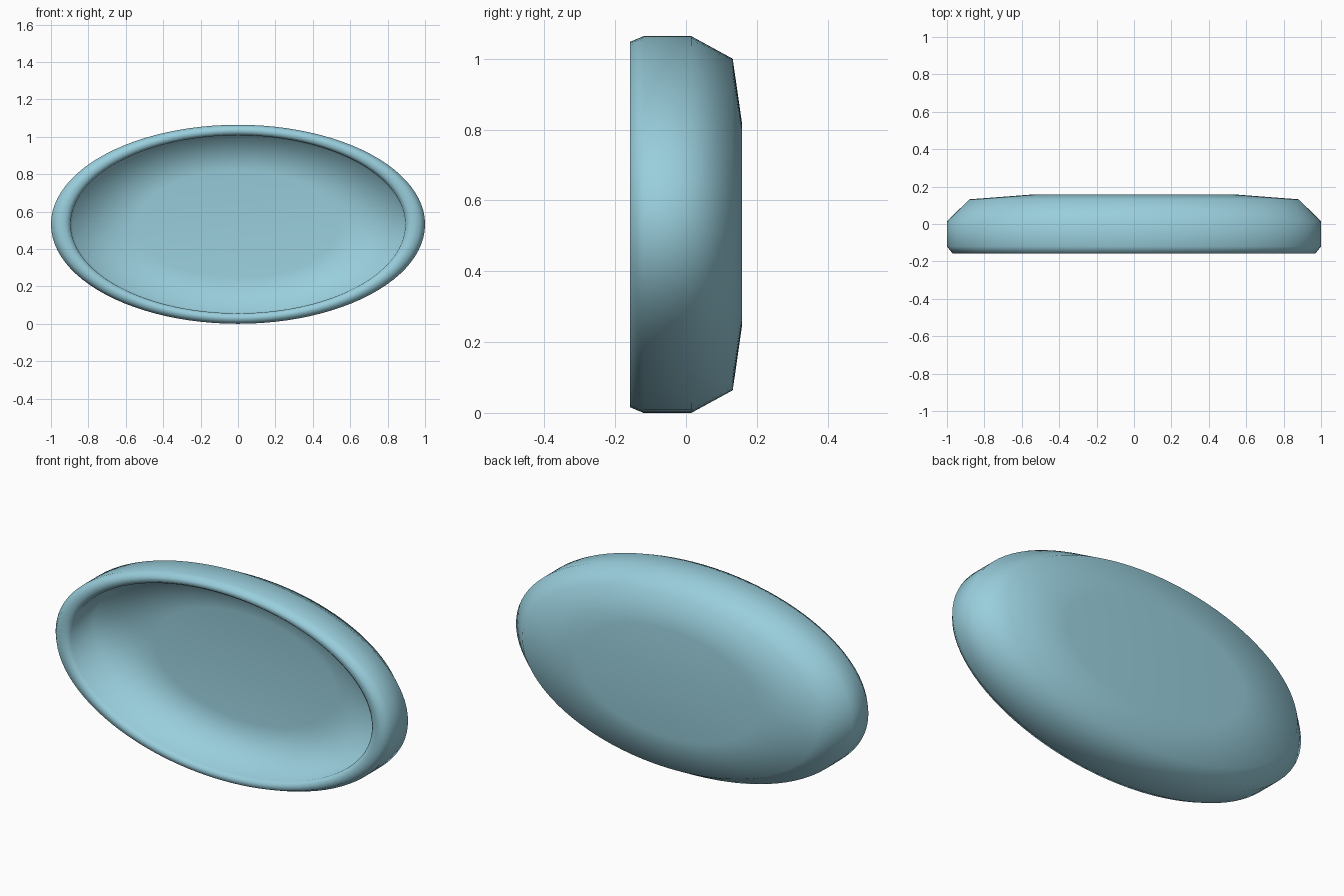
import bpy, bmesh, math

if "Cube" in bpy.data.objects:
    bpy.data.objects.remove(bpy.data.objects["Cube"])

N = 96           # segments round the oval
RATIO = 0.532    # height / width of the oval

# Cross-section as (radius, y): back outside -> rim -> inside floor
profile = [(0.54, 0.158), (0.88, 0.132), (1.0, 0.015), (1.0, -0.12),
           (0.97, -0.158), (0.92, -0.158), (0.895, -0.14), (0.885, 0.04),
           (0.54, 0.065)]

bm = bmesh.new()
rings = []
for r, y in profile:
    rings.append([bm.verts.new((r * math.cos(2 * math.pi * i / N), y,
                                RATIO * (1 + r * math.sin(2 * math.pi * i / N))))
                  for i in range(N)])

# Walls
for a, b in zip(rings, rings[1:]):
    for i in range(N):
        j = (i + 1) % N
        bm.faces.new((a[i], a[j], b[j], b[i]))

# Flat back and flat inner floor
bm.faces.new(rings[0])
bm.faces.new(rings[-1])
bmesh.ops.recalc_face_normals(bm, faces=bm.faces[:])
for f in bm.faces:
    f.smooth = True

mesh = bpy.data.meshes.new("oval_dish")
bm.to_mesh(mesh)
bm.free()
dish = bpy.data.objects.new("oval_dish", mesh)
bpy.context.collection.objects.link(dish)

# Pale blue glaze
glaze = bpy.data.materials.new("pale_blue")
glaze.diffuse_color = (0.32, 0.62, 0.72, 1)
glaze.use_nodes = True
glaze.node_tree.nodes["Principled BSDF"].inputs["Base Color"].default_value = glaze.diffuse_color
mesh.materials.append(glaze)
